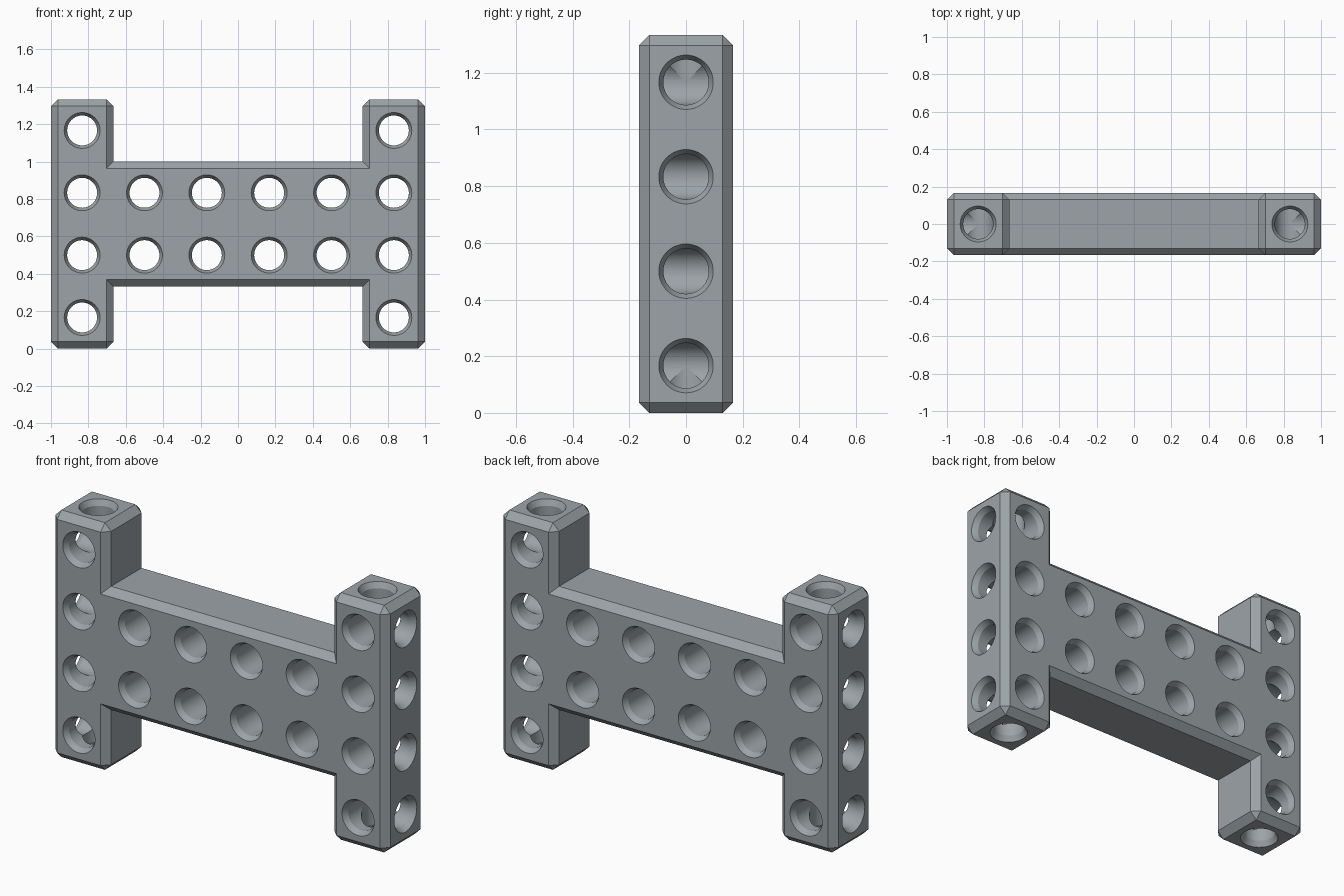
import bpy, bmesh, math
from mathutils import Matrix, Vector

if "Cube" in bpy.data.objects:
    bpy.data.objects.remove(bpy.data.objects["Cube"])

U = 1 / 3            # grid module
H = U / 2            # half thickness
R, RIM, SINK = 0.08, 0.096, 0.03
OUT = 0.02           # how far the countersink cone continues outside the face
WIDE = RIM + (RIM - R) * OUT / SINK


def new_object(name, bm):
    bmesh.ops.recalc_face_normals(bm, faces=bm.faces)
    mesh = bpy.data.meshes.new(name)
    bm.to_mesh(mesh)
    bm.free()
    ob = bpy.data.objects.new(name, mesh)
    bpy.context.collection.objects.link(ob)
    return ob


def add_hole(bm, mouth, direction, stations, n=48):
    """Closed lathed plug: stations are (depth, radius) along direction."""
    rot = Vector(direction).to_track_quat('Z', 'Y').to_matrix().to_4x4()
    mat = Matrix.Translation(mouth) @ rot
    rings = [[bm.verts.new(mat @ Vector((r * math.cos(2 * math.pi * i / n),
                                         r * math.sin(2 * math.pi * i / n), d)))
              for i in range(n)] for d, r in stations]
    for a, b in zip(rings, rings[1:]):
        for i in range(n):
            j = (i + 1) % n
            bm.faces.new((a[i], a[j], b[j], b[i]))
    bm.faces.new(rings[0][::-1])
    bm.faces.new(rings[-1])


# H-shaped body: profile extruded through the thickness
half = [(2 * U, U), (2 * U, 0), (3 * U, 0), (3 * U, 4 * U), (2 * U, 4 * U), (2 * U, 3 * U)]
outline = half + [(-x, z) for x, z in reversed(half)]
bm = bmesh.new()
face = bm.faces.new([bm.verts.new((x, -H, z)) for x, z in outline])
ext = bmesh.ops.extrude_face_region(bm, geom=[face])
bmesh.ops.translate(bm, vec=(0, 2 * H, 0),
                    verts=[v for v in ext['geom'] if isinstance(v, bmesh.types.BMVert)])
bmesh.ops.recalc_face_normals(bm, faces=bm.faces)
bm.normal_update()

# Chamfer every outward edge
convex = [e for e in bm.edges if e.is_convex and e.calc_face_angle() > 0.1]
bmesh.ops.bevel(bm, geom=convex, offset=0.037, offset_type='OFFSET',
                segments=1, profile=0.5, affect='EDGES')
frame = new_object("perforated_frame", bm)

# Countersunk through holes and blind holes reaching the post centres
through = [(-OUT, WIDE), (SINK, R), (U - SINK, R), (U + OUT, WIDE)]
blind = [(-OUT, WIDE), (SINK, R - 0.00005), (H, R - 0.00005)]
front, side, ends = bmesh.new(), bmesh.new(), bmesh.new()
for row in range(4):
    z = (row + 0.5) * U
    for col in range(6):
        if row in (1, 2) or col in (0, 5):
            add_hole(front, ((col - 2.5) * U, -H, z), (0, 1, 0), through)
    for s in (-1, 1):
        add_hole(side, (s, 0, z), (-s, 0, 0), blind)
for s in (-1, 1):
    add_hole(ends, (s * 2.5 * U, 0, 4 * U), (0, 0, -1), blind)
    add_hole(ends, (s * 2.5 * U, 0, 0), (0, 0, 1), blind)

cutters = [new_object("front_hole_cutter", front),
           new_object("side_hole_cutter", side),
           new_object("end_hole_cutter", ends)]

bpy.context.view_layer.objects.active = frame
frame.select_set(True)
for c in cutters:
    c.hide_render = True
    mod = frame.modifiers.new(c.name, 'BOOLEAN')
    mod.operation, mod.solver, mod.object = 'DIFFERENCE', 'EXACT', c
    bpy.ops.object.modifier_apply(modifier=mod.name)
for c in cutters:
    bpy.data.objects.remove(c)

# Blue-grey plastic
mat = bpy.data.materials.new("blue_grey")
mat.diffuse_color = (0.334, 0.372, 0.39, 1)
mat.use_nodes = True
mat.node_tree.nodes["Principled BSDF"].inputs["Base Color"].default_value = mat.diffuse_color
frame.data.materials.clear()
frame.data.materials.append(mat)

bpy.ops.object.shade_smooth_by_angle(angle=math.radians(9))
